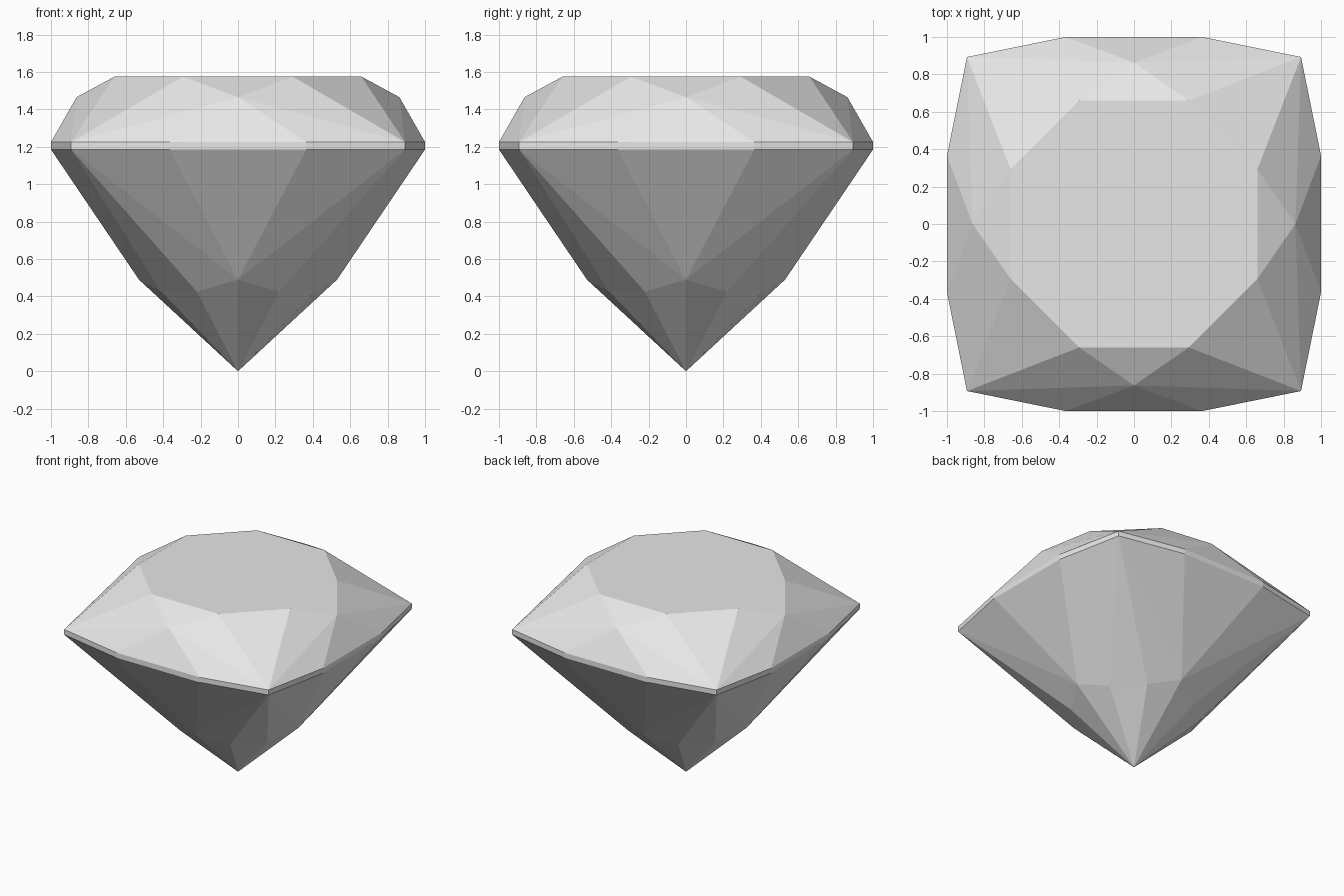
import bpy
import bmesh
from math import pi
from mathutils import Matrix, Vector

if "Cube" in bpy.data.objects:
    bpy.data.objects.remove(bpy.data.objects["Cube"], do_unlink=True)

# Heights of the facet levels
TABLE, STAR, GIRDLE_TOP, GIRDLE_LOW = 1.575, 1.465, 1.225, 1.185
PAVILION_MID, PAVILION_CORNER = 0.49, 0.425

# Single grey stone colour
grey = bpy.data.materials.new("stone_grey")
grey.use_nodes = True
colour = (0.8, 0.8, 0.8, 1)
grey.diffuse_color = colour
grey.node_tree.nodes["Principled BSDF"].inputs["Base Color"].default_value = colour

# Outline points of one side, at any height
def corner(s, z): return Vector((0.893 * s, -0.893, z))
def edge(s, z): return Vector((0.365 * s, -1, z))
def table(s): return Vector((0.293 * s, -0.66, TABLE))

star = Vector((0, -0.863, STAR))
keel = Vector((0, -0.53, PAVILION_MID))
tip = Vector((0, 0, 0))
def rib(s): return Vector((0.22 * s, -0.41, PAVILION_CORNER))

facets = []

# Crown and pavilion centre facets of one side
facets.append((edge(-1, GIRDLE_TOP), edge(1, GIRDLE_TOP), star))
facets.append((table(-1), star, table(1)))
facets.append((edge(-1, GIRDLE_LOW), edge(1, GIRDLE_LOW), keel))
facets.append((edge(-1, GIRDLE_LOW), edge(1, GIRDLE_LOW),
               edge(1, GIRDLE_TOP), edge(-1, GIRDLE_TOP)))

# Facets mirrored across the middle of the side
for s in (-1, 1):
    facets += [
        (corner(s, GIRDLE_TOP), edge(s, GIRDLE_TOP), star),
        (corner(s, GIRDLE_TOP), star, table(s)),
        (edge(s, GIRDLE_LOW), corner(s, GIRDLE_LOW),
         corner(s, GIRDLE_TOP), edge(s, GIRDLE_TOP)),
        (corner(s, GIRDLE_LOW), edge(s, GIRDLE_LOW), keel),
        (corner(s, GIRDLE_LOW), keel, rib(s)),
        (keel, rib(s), tip),
    ]

# Corner facets reaching round to the next side
quarter = Matrix.Rotation(pi / 2, 3, "Z")
facets += [
    (corner(1, GIRDLE_TOP), quarter @ table(-1), table(1)),
    (corner(1, GIRDLE_LOW), rib(1), quarter @ rib(-1)),
    (rib(1), quarter @ rib(-1), tip),
]

# Repeat the side four times and close the top with the flat table
bm = bmesh.new()
for k in range(4):
    turn = Matrix.Rotation(k * pi / 2, 3, "Z")
    for facet in facets:
        bm.faces.new([bm.verts.new(turn @ p) for p in facet])
bm.faces.new([bm.verts.new(Matrix.Rotation(k * pi / 2, 3, "Z") @ table(s))
              for k in range(4) for s in (-1, 1)])
bmesh.ops.remove_doubles(bm, verts=bm.verts, dist=0.001)
bmesh.ops.recalc_face_normals(bm, faces=bm.faces)

mesh = bpy.data.meshes.new("cut_gemstone")
bm.to_mesh(mesh)
bm.free()
mesh.materials.append(grey)
gem = bpy.data.objects.new("cut_gemstone", mesh)
bpy.context.collection.objects.link(gem)
